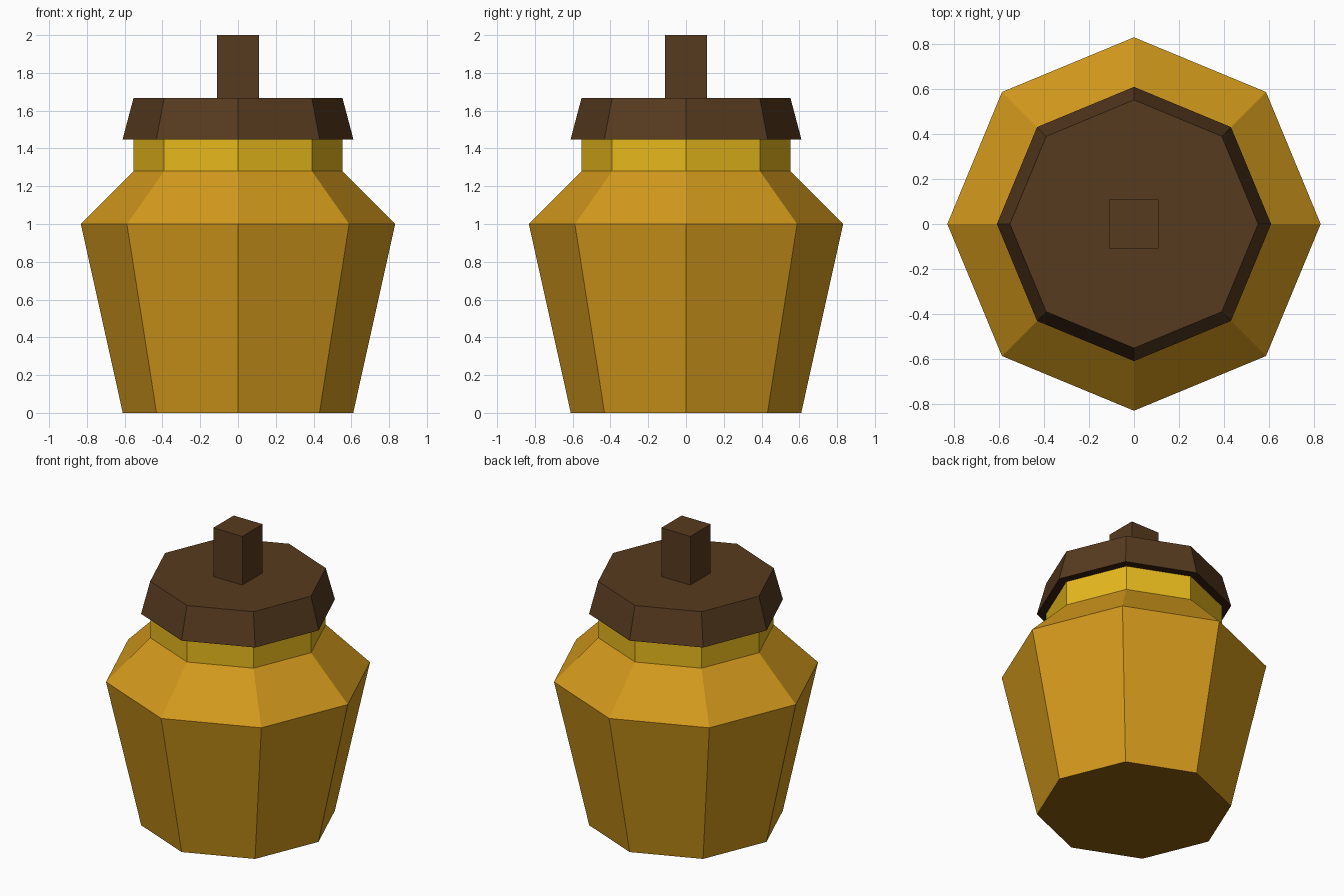
import bpy, bmesh
from math import cos, sin, pi

cube = bpy.data.objects.get("Cube")
if cube:
    bpy.data.objects.remove(cube, do_unlink=True)


def material(name, rgb):
    m = bpy.data.materials.new(name)
    m.use_nodes = True
    colour = (*rgb, 1.0)
    m.diffuse_color = colour
    m.node_tree.nodes["Principled BSDF"].inputs["Base Color"].default_value = colour
    return m


def loft(name, profile, mats, sides=8, turn=0.0):
    """Flat-faced solid from (radius, height) rings; the base takes the last material."""
    bm = bmesh.new()
    rings = []
    for r, z in profile:
        angles = [turn + 2 * pi * i / sides for i in range(sides)]
        rings.append([bm.verts.new((r * cos(a), r * sin(a), z)) for a in angles])
    for low, high in zip(rings, rings[1:]):
        for i in range(sides):
            j = (i + 1) % sides
            bm.faces.new((low[i], low[j], high[j], high[i]))
    base = bm.faces.new(rings[0][::-1])
    base.material_index = len(mats) - 1
    bm.faces.new(rings[-1])
    mesh = bpy.data.meshes.new(name)
    for m in mats:
        mesh.materials.append(m)
    bm.to_mesh(mesh)
    bm.free()
    obj = bpy.data.objects.new(name, mesh)
    bpy.context.collection.objects.link(obj)
    return obj


amber = material("amber glaze", (0.65, 0.32, 0.012))
dark_amber = material("dark amber base", (0.27, 0.11, 0.005))
yellow = material("yellow band", (0.79, 0.48, 0.012))
brown = material("dark brown", (0.096, 0.043, 0.0135))
deep_brown = material("deep brown underside", (0.035, 0.014, 0.004))

# Jar body with sloping shoulder
loft("jar_body", [(0.61, 0), (0.832, 1.0), (0.553, 1.28)], [amber, dark_amber])
# Neck band under the lid
loft("neck", [(0.553, 1.28), (0.553, 1.45)], [yellow])
# Tapered lid and its square handle
loft("lid", [(0.611, 1.448), (0.553, 1.667)], [brown, deep_brown])
loft("lid_handle", [(0.11 * 2 ** 0.5, 1.667), (0.11 * 2 ** 0.5, 2.0)], [brown], sides=4, turn=pi / 4)
